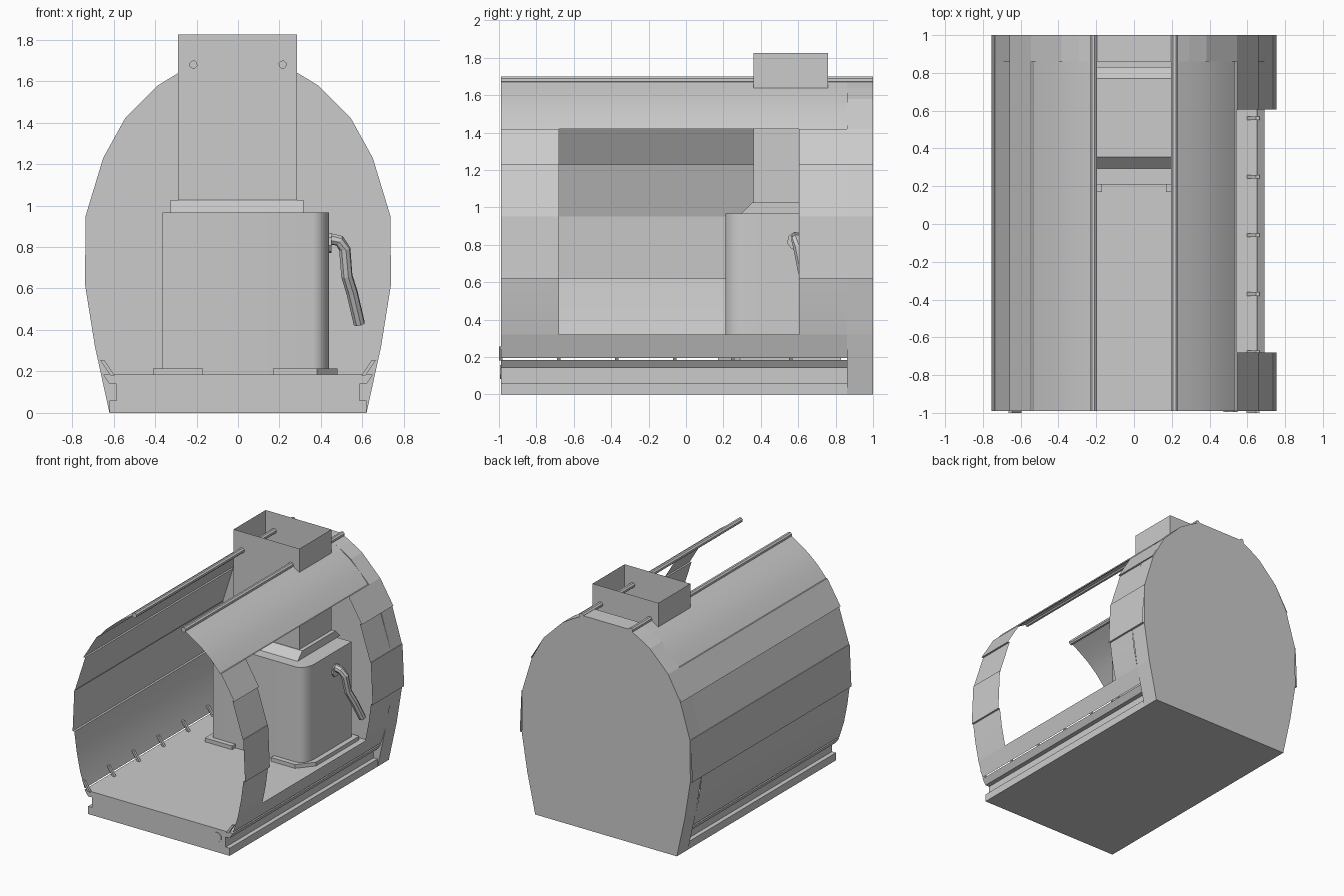
import bpy, bmesh, math
from mathutils import Vector

if "Cube" in bpy.data.objects:
    bpy.data.objects.remove(bpy.data.objects["Cube"])

grey = bpy.data.materials.new("plain_grey")
grey.diffuse_color = (0.6, 0.6, 0.6, 1)
grey.use_nodes = True
grey.node_tree.nodes["Principled BSDF"].inputs["Base Color"].default_value = grey.diffuse_color


def make(name, verts, faces, smooth=False, solid=True):
    me = bpy.data.meshes.new(name)
    me.from_pydata(verts, [], faces)
    if solid:
        bm = bmesh.new()
        bm.from_mesh(me)
        bmesh.ops.recalc_face_normals(bm, faces=bm.faces)
        bm.to_mesh(me)
        bm.free()
    me.materials.append(grey)
    if smooth:
        me.shade_smooth()
        me.set_sharp_from_angle(angle=math.radians(32))
    ob = bpy.data.objects.new(name, me)
    bpy.context.collection.objects.link(ob)
    return ob


def prism(name, pts, a, b, axis="y", smooth=False):
    """Closed outline pushed from a to b along y (outline xz) or z (outline xy)."""
    n = len(pts)
    put = (lambda p, t: (p[0], t, p[1])) if axis == "y" else (lambda p, t: (p[0], p[1], t))
    verts = [put(p, a) for p in pts] + [put(p, b) for p in pts]
    faces = [list(range(n)), list(range(n, 2 * n))]
    faces += [[i, (i + 1) % n, n + (i + 1) % n, n + i] for i in range(n)]
    return make(name, verts, faces, smooth)


def sheet(name, pts, y0, y1, side=1, smooth=True):
    """Open strip of cladding, profile listed from bottom to top."""
    n = len(pts)
    verts = [(side * x, y, z) for y in (y0, y1) for x, z in pts]
    faces = [[i, n + i, n + i + 1, i + 1][::side] for i in range(n - 1)]
    return make(name, verts, faces, smooth, solid=False)


def tube(name, path, r, sides):
    path = [Vector(p) for p in path]
    verts, faces = [], []
    for i, p in enumerate(path):
        d = (path[min(i + 1, len(path) - 1)] - path[max(i - 1, 0)]).normalized()
        u = d.cross(Vector((0.3, 0.5, 0.81))).normalized()
        v = d.cross(u)
        for k in range(sides):
            t = 2 * math.pi * k / sides
            verts.append(p + r * (u * math.cos(t) + v * math.sin(t)))
    for i in range(len(path) - 1):
        for k in range(sides):
            a, b = i * sides + k, i * sides + (k + 1) % sides
            faces.append([a, b, b + sides, a + sides])
    m = (len(path) - 1) * sides
    faces += [list(range(sides)), list(range(m, m + sides))]
    return make(name, verts, faces)


def both(half):
    return half + [(-x, z) for x, z in reversed(half)]


FRONT, WALL, BACK = -0.99, 0.86, 1.0
CUT0, CUT1 = -0.68, 0.605

# floor with a groove along each side
prism("floor", both([(0.62, 0), (0.62, 0.06), (0.585, 0.06), (0.585, 0.14),
                     (0.62, 0.14), (0.65, 0.185)]), FRONT, WALL)
disk = [(0.51 + 0.04 * math.cos(k * math.pi / 4 + 0.39), 0.12 + 0.04 * math.sin(k * math.pi / 4 + 0.39))
        for k in range(8)]
prism("floor_plug", disk, FRONT - 0.005, FRONT)

# thick end wall
prism("end_wall", both([(0.62, 0), (0.69, 0.32), (0.738, 0.62), (0.735, 0.95), (0.65, 1.23),
                        (0.545, 1.42), (0.385, 1.58), (0.29, 1.638), (0.2, 1.685)]), WALL, BACK)

# cladding rows
skirt = [(0.65, 0.195), (0.69, 0.32)]
lower = [(0.69, 0.32), (0.72, 0.47), (0.74, 0.62)]
laps = [(0.738, 0.62), (0.755, 0.62), (0.74, 0.95), (0.73, 0.95), (0.735, 0.95),
        (0.645, 1.23), (0.66, 1.23), (0.545, 1.42)]
roof = [(0.545, 1.42), (0.535, 1.42), (0.46, 1.505), (0.38, 1.575), (0.29, 1.635), (0.2, 1.69)]

sheet("left_lower_cladding", skirt + lower[1:], FRONT, WALL, -1)
sheet("left_lap_cladding", laps, FRONT, BACK, -1, False)
sheet("left_roof", roof, FRONT, WALL, -1)

# right side has a wide opening
sheet("right_skirt", skirt, FRONT, WALL)
sheet("right_lower_front", lower, FRONT, CUT0)
sheet("right_lower_back", lower, CUT1, WALL)
sheet("right_laps_front", laps, FRONT, CUT0, 1, False)
sheet("right_laps_back", laps, CUT1, BACK, 1, False)
sheet("right_roof", roof, FRONT, WALL)

# ridge rails and floor braces on both sides
for side, label in ((-1, "left"), (1, "right")):
    tube(label + "_ridge_rail", [(side * 0.215, FRONT, 1.68), (side * 0.215, BACK, 1.68)], 0.02, 8)
    for k in range(6):
        y = -0.99 + 0.31 * k
        prism(f"{label}_brace_{k + 1}", [(side * x, z) for x, z in
              ((0.595, 0.18), (0.615, 0.18), (0.665, 0.255), (0.645, 0.255))], y - 0.01, y + 0.01)

# stove body with rounded front right corner
corner = [(0.363 + 0.077 * math.sin(t * math.pi / 8), 0.325 - 0.115 * math.cos(t * math.pi / 8)) for t in range(5)]
prism("stove_body", [(-0.365, 0.21)] + corner + [(0.44, 0.79), (-0.365, 0.79)], 0.18, 0.967, "z", True)

# base flanges
prism("left_base_flange", [(-0.41, 0.17), (-0.17, 0.17), (-0.17, 0.83), (-0.41, 0.83)], 0.17, 0.215, "z")
prism("right_base_flange", [(0.17, 0.17), (0.38, 0.17), (0.48, 0.29), (0.48, 0.83), (0.17, 0.83)],
      0.17, 0.215, "z")

# sloped collar between the stove and the flue
lo = [(-0.325, 0.295), (0.315, 0.295), (0.315, 0.83), (-0.325, 0.83)]
hi = [(-0.325, 0.355), (0.315, 0.355), (0.315, 0.77), (-0.325, 0.77)]
make("flue_collar", [(x, y, 0.967) for x, y in lo] + [(x, y, 1.027) for x, y in hi],
     [[0, 1, 2, 3], [4, 5, 6, 7]] + [[i, (i + 1) % 4, 4 + (i + 1) % 4, 4 + i] for i in range(4)])

# open topped flue
ring = [(-0.29, 0.36), (0.285, 0.36), (0.285, 0.76), (-0.29, 0.76)]
make("flue", [(x, y, z) for z in (1.027, 1.825) for x, y in ring],
     [[i, (i + 1) % 4, 4 + (i + 1) % 4, 4 + i] for i in range(4)], solid=False)

# bent side pipe with mounting plate
tube("side_pipe", [(0.44, 0.59, 0.84), (0.49, 0.59, 0.83), (0.515, 0.6, 0.79), (0.525, 0.625, 0.66),
                   (0.55, 0.66, 0.58), (0.585, 0.72, 0.43)], 0.028, 8)
tube("pipe_mount", [(0.438, 0.59, 0.82), (0.45, 0.59, 0.82)], 0.05, 8)
